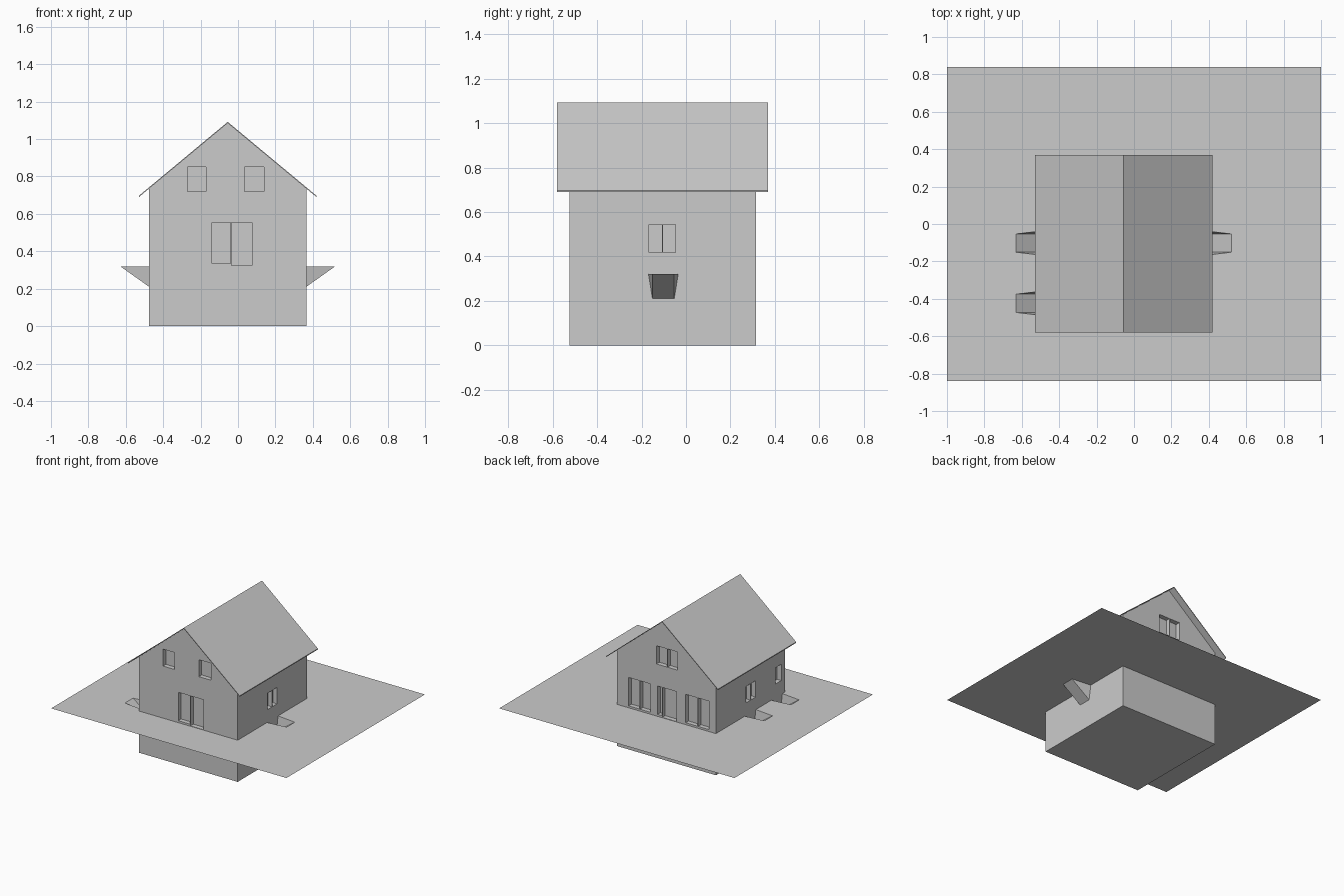
import bpy
import bmesh
from mathutils import Vector

if "Cube" in bpy.data.objects:
    bpy.data.objects.remove(bpy.data.objects["Cube"], do_unlink=True)

grey = bpy.data.materials.new("plain grey")
grey.use_nodes = True
grey.diffuse_color = (0.6, 0.6, 0.6, 1)
grey.node_tree.nodes["Principled BSDF"].inputs["Base Color"].default_value = (0.6, 0.6, 0.6, 1)

# House footprint, ridge and ground level
X0, X1, Y0, Y1 = -0.475, 0.365, -0.525, 0.315
RIDGE_X, RIDGE_Z, SLOPE, SKIN = -0.055, 1.092, 0.832, 0.007
GROUND, RECESS, GAP = 0.32, 0.035, 0.004


def finish(name, bm, fix_normals=True):
    if fix_normals:
        bmesh.ops.recalc_face_normals(bm, faces=bm.faces)
    mesh = bpy.data.meshes.new(name)
    bm.to_mesh(mesh)
    bm.free()
    mesh.materials.append(grey)
    obj = bpy.data.objects.new(name, mesh)
    bpy.context.scene.collection.objects.link(obj)
    return obj


def extrude_profile(name, profile, y0, y1):
    """Solid made from an xz outline running from y0 to y1."""
    bm = bmesh.new()
    face = bm.faces.new([bm.verts.new((x, y0, z)) for x, z in profile])
    new = bmesh.ops.extrude_face_region(bm, geom=[face])["geom"]
    moved = [v for v in new if isinstance(v, bmesh.types.BMVert)]
    bmesh.ops.translate(bm, verts=moved, vec=(0, y1 - y0, 0))
    return finish(name, bm)


def roof_z(x):
    return RIDGE_Z - abs(x - RIDGE_X) * SLOPE


def add_box(bm, low, high):
    low, high = Vector(low), Vector(high)
    verts = bmesh.ops.create_cube(bm, size=1)["verts"]
    bmesh.ops.scale(bm, verts=verts, vec=high - low)
    bmesh.ops.translate(bm, verts=verts, vec=(low + high) / 2)


# Walls with gables, reaching down to the cellar floor
walls = extrude_profile("walls", [
    (X0, 0), (X1, 0), (X1, roof_z(X1) - SKIN),
    (RIDGE_X, RIDGE_Z - SKIN), (X0, roof_z(X0) - SKIN)], Y0, Y1)

# Thin roof with overhang on all sides
EAVES = [RIDGE_X - 0.475, RIDGE_X, RIDGE_X + 0.475]
roof = extrude_profile(
    "roof",
    [(x, roof_z(x)) for x in EAVES] + [(x, roof_z(x) - SKIN) for x in reversed(EAVES)],
    Y0 - 0.055, Y1 + 0.055)

# Openings: wall, start, end, bottom, top (one row per pane)
SILL, DOOR, HEAD = 0.335, 0.323, 0.553
openings = [
    ("front", -0.27, -0.17, 0.72, 0.85), ("front", 0.035, 0.14, 0.72, 0.85),
    ("front", -0.14, -0.035 - GAP, SILL, HEAD), ("front", -0.035, 0.075, DOOR, HEAD),
    ("back", 0.175, 0.267, SILL, HEAD), ("back", 0.08, 0.175 - GAP, SILL, HEAD),
    ("back", -0.015, 0.02, SILL, HEAD), ("back", -0.14, -0.015 - GAP, DOOR, HEAD),
    ("back", -0.32, -0.218, SILL, HEAD), ("back", -0.418, -0.32 - GAP, SILL, HEAD),
    ("back", -0.06, 0.03, 0.72, 0.86), ("back", -0.15, -0.06 - GAP, 0.72, 0.86),
    ("left", -0.166, -0.108, 0.417, 0.543), ("left", -0.104, -0.047, 0.417, 0.543),
    ("right", -0.166, -0.108, 0.417, 0.543), ("right", -0.104, -0.047, 0.417, 0.543),
    ("right", -0.478, -0.405, 0.425, 0.55),
]
planes = {"front": Y0, "back": Y1, "left": X1, "right": X0}
bm = bmesh.new()
for side, a, b, low, high in openings:
    p = planes[side]
    if side in ("front", "back"):
        add_box(bm, (a, p - RECESS, low), (b, p + RECESS, high))
    else:
        add_box(bm, (p - RECESS, a, low), (p + RECESS, b, high))
cutter = finish("opening_cutter", bm)
cutter.hide_render = True

# Recess the windows and doors into the walls
cut = walls.modifiers.new("openings", "BOOLEAN")
cut.operation = "DIFFERENCE"
cut.solver = "EXACT"
cut.object = cutter
bpy.context.view_layer.objects.active = walls
bpy.ops.object.modifier_apply(modifier=cut.name)
bpy.data.objects.remove(cutter, do_unlink=True)

# Cellar light wells: wall position, outward direction, centre y
wells = [("left_well", X1, 1, -0.102), ("right_back_well", X0, -1, -0.102),
         ("right_front_well", X0, -1, -0.424)]
REACH, OUTER, INNER, FLOOR = 0.155, 0.049, 0.067, 0.21


def well_rim(wall_x, way, y):
    out = wall_x + way * REACH
    return [(wall_x, y - INNER * way), (out, y - OUTER * way),
            (out, y + OUTER * way), (wall_x, y + INNER * way)]


for name, wall_x, way, y in wells:
    bm = bmesh.new()
    a, b, c, d = [bm.verts.new((px, py, GROUND)) for px, py in well_rim(wall_x, way, y)]
    e = bm.verts.new((wall_x, y - OUTER * way, FLOOR))
    f = bm.verts.new((wall_x, y + OUTER * way, FLOOR))
    for corners in ((b, e, f, c), (a, e, b), (d, c, f)):
        bm.faces.new(corners)
    finish(name, bm, fix_normals=False)

# Ground sheet with a hole for the house and its light wells
hole = [(X0, Y0), (X1, Y0)] + well_rim(*wells[0][1:]) + [(X1, Y1), (X0, Y1)]
hole += well_rim(*wells[1][1:]) + well_rim(*wells[2][1:])
border = [(-1, -0.84), (1, -0.84), (1, 0.84), (-1, 0.84)]
bm = bmesh.new()
for outline in (border, hole):
    verts = [bm.verts.new((x, y, GROUND)) for x, y in outline]
    for i, v in enumerate(verts):
        bm.edges.new((v, verts[(i + 1) % len(verts)]))
bmesh.ops.triangle_fill(bm, use_beauty=True, use_dissolve=False,
                        edges=bm.edges[:], normal=(0, 0, 1))
for face in bm.faces:
    face.normal_update()
    if face.normal.z < 0:
        face.normal_flip()
finish("ground_sheet", bm, fix_normals=False)
